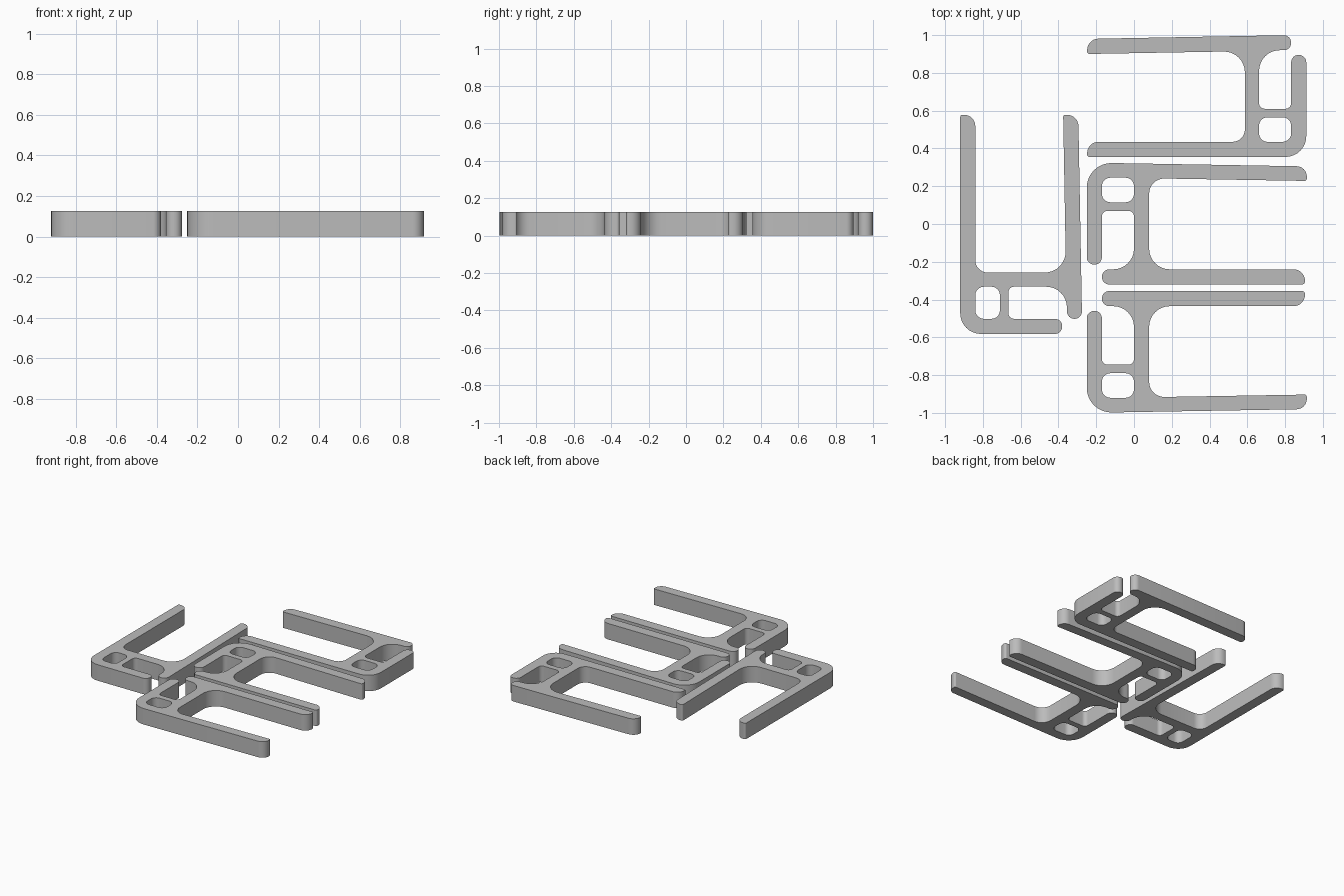
import bpy, math
from mathutils import Vector

if "Cube" in bpy.data.objects:
    bpy.data.objects.remove(bpy.data.objects["Cube"])

H = 0.125  # plate thickness

mat = bpy.data.materials.new("grey plastic")
mat.diffuse_color = (0.5, 0.5, 0.5, 1)
mat.use_nodes = True
mat.node_tree.nodes["Principled BSDF"].inputs["Base Color"].default_value = mat.diffuse_color


def rounded(corners, steps=8):
    """Round each (x, y, radius) corner of a polygon with a tangent arc."""
    out = []
    n = len(corners)
    for i, (x, y, r) in enumerate(corners):
        p = Vector((x, y))
        a = (Vector(corners[i - 1][:2]) - p).normalized()
        b = (Vector(corners[(i + 1) % n][:2]) - p).normalized()
        half = a.angle(b) / 2
        c = p + (a + b).normalized() * (r / math.sin(half))
        d0 = p + a * (r / math.tan(half)) - c
        d1 = p + b * (r / math.tan(half)) - c
        sweep = d0.angle_signed(d1)  # clockwise positive
        for k in range(steps + 1):
            t = -sweep * k / steps
            out.append((c.x + d0.x * math.cos(t) - d0.y * math.sin(t),
                        c.y + d0.x * math.sin(t) + d0.y * math.cos(t)))
    return out


# Short hook, cross stub and web shared by both clip shapes
BACK = [(.08, .645, .039), (.08, .565, .039), (.25, .565, .11),
        (.25, .255, .03), (.08, .255, .03), (.08, .54, .039), (0, .54, .039)]
# Long arms: the corner arm leans inward
LEAN_CORNER = [(0, 0, .13), (1.165, .02, .055), (1.165, .097, .012),
               (.33, .083, .08), (.33, .565, .11), (1.155, .565, .06),
               (1.155, .645, .015)] + BACK
# Long arms: the cross arm leans inward
LEAN_CROSS = [(0, 0, .11), (1.16, 0, .012), (1.16, .08, .06),
              (.325, .08, .065), (.325, .56, .11), (1.16, .545, .012),
              (1.16, .625, .06)] + BACK
# Square window near the corner
WINDOW = [(.08, .08, .045), (.25, .08, .045), (.25, .21, .045), (.08, .21, .045)]


def clip(name, outline, place):
    cu = bpy.data.curves.new(name + "_profile", 'CURVE')
    cu.dimensions = '2D'
    cu.fill_mode = 'BOTH'
    cu.extrude = H / 2
    for loop in (outline, WINDOW):
        pts = [place(u, v) for u, v in rounded(loop)]
        sp = cu.splines.new('POLY')
        sp.points.add(len(pts) - 1)
        for q, (x, y) in zip(sp.points, pts):
            q.co = (x, y, 0, 1)
        sp.use_cyclic_u = True
    ob = bpy.data.objects.new(name, cu)
    bpy.context.collection.objects.link(ob)
    ob.location.z = H / 2
    bpy.ops.object.select_all(action='DESELECT')
    ob.select_set(True)
    bpy.context.view_layer.objects.active = ob
    bpy.ops.object.convert(target='MESH')
    ob = bpy.context.view_layer.objects.active
    # Weld caps to walls
    bpy.ops.object.mode_set(mode='EDIT')
    bpy.ops.mesh.select_all(action='SELECT')
    bpy.ops.mesh.remove_doubles(threshold=0.0005)
    bpy.ops.mesh.normals_make_consistent(inside=False)
    bpy.ops.object.mode_set(mode='OBJECT')
    bpy.ops.object.shade_smooth_by_angle(angle=math.radians(35))
    ob.data.materials.clear()
    ob.data.materials.append(mat)


# Four clips nested together, by shift, mirror and quarter turn
clip("front_clip", LEAN_CORNER, lambda u, v: (u - .25, v - 1))
clip("middle_clip", LEAN_CORNER, lambda u, v: (u - .25, .325 - v))
clip("back_clip", LEAN_CROSS, lambda u, v: (.912 - u, v + .355))
clip("left_clip", LEAN_CROSS, lambda u, v: (v - .92, u - .582))
